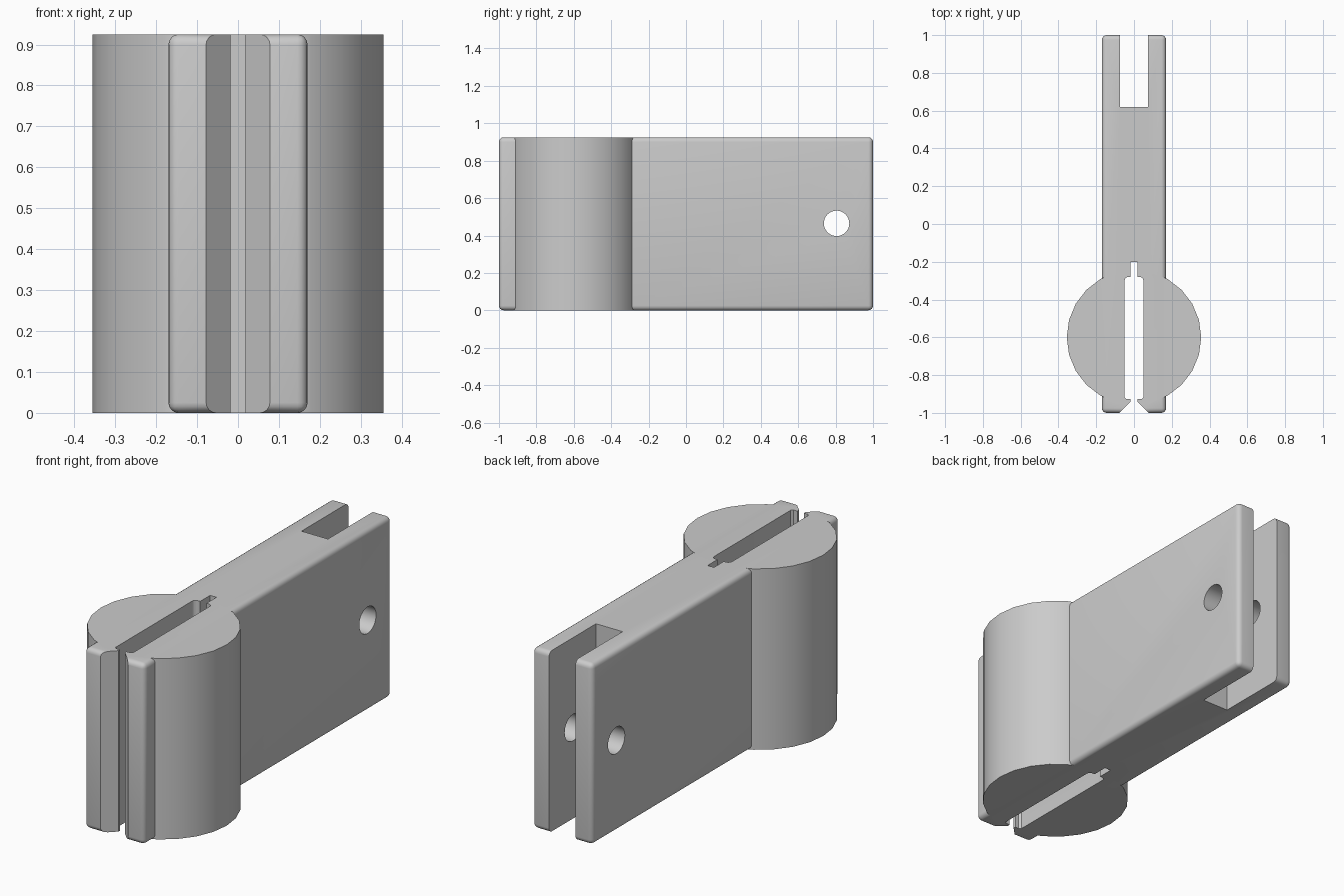
import bpy, bmesh, math

if "Cube" in bpy.data.objects:
    bpy.data.objects.remove(bpy.data.objects["Cube"])

H = 0.925        # overall height
BARREL_Y = -0.6  # barrel axis

grey = bpy.data.materials.new("plain grey")
grey.diffuse_color = (0.6, 0.6, 0.6, 1)
grey.use_nodes = True
grey.node_tree.nodes["Principled BSDF"].inputs["Base Color"].default_value = grey.diffuse_color


def make_object(name, bm):
    bmesh.ops.recalc_face_normals(bm, faces=bm.faces)
    mesh = bpy.data.meshes.new(name)
    bm.to_mesh(mesh)
    bm.free()
    mesh.materials.append(grey)
    obj = bpy.data.objects.new(name, mesh)
    bpy.context.collection.objects.link(obj)
    return obj


def prism(name, outline, z0, z1):
    bm = bmesh.new()
    face = bm.faces.new([bm.verts.new((x, y, z0)) for x, y in outline])
    new = bmesh.ops.extrude_face_region(bm, geom=[face])["geom"]
    verts = [v for v in new if isinstance(v, bmesh.types.BMVert)]
    bmesh.ops.translate(bm, verts=verts, vec=(0, 0, z1 - z0))
    return make_object(name, bm)


def circle(cx, cy, r, n):
    return [(cx + r * math.cos(2 * math.pi * i / n),
             cy + r * math.sin(2 * math.pi * i / n)) for i in range(n)]


def combine(target, tool, operation):
    mod = target.modifiers.new(operation.lower(), "BOOLEAN")
    mod.operation, mod.object, mod.solver = operation, tool, "EXACT"
    bpy.context.view_layer.objects.active = target
    bpy.ops.object.modifier_apply(modifier=mod.name)
    bpy.data.objects.remove(tool)


# Long arm with rounded edges
arm = prism("clamp_arm", [(-0.17, -1), (0.17, -1), (0.17, 1), (-0.17, 1)], 0, H)
bevel = arm.modifiers.new("rounded edges", "BEVEL")
bevel.width, bevel.segments = 0.025, 4
bpy.context.view_layer.objects.active = arm
bpy.ops.object.modifier_apply(modifier=bevel.name)

# Round barrel
combine(arm, prism("barrel", circle(0, BARREL_Y, 0.356, 24), 0, H), "UNION")

# Jaw slot: flared mouth, narrow throat, wide pocket, thin relief slit
half = [(0.098, -1.02), (0.018, -0.94), (0.018, -0.927), (0.04, -0.927), (0.05, -0.917)]
half += [(0.03 + 0.02 * math.cos(a), -0.3 + 0.02 * math.sin(a))
         for a in (math.radians(d) for d in (0, 30, 60, 90))]
half += [(0.018, -0.28), (0.018, -0.2)]
slot = half + [(-x, y) for x, y in reversed(half)]
combine(arm, prism("jaw_slot", slot, -0.1, H + 0.1), "DIFFERENCE")

# Fork gap at the back
fork = [(-0.075, 0.62), (0.075, 0.62), (0.075, 1.1), (-0.075, 1.1)]
combine(arm, prism("fork_gap", fork, -0.1, H + 0.1), "DIFFERENCE")

# Pin hole across the fork
pin = prism("pin_hole", circle(0, 0, 0.068, 32), -0.3, 0.3)
pin.rotation_euler = (0, math.pi / 2, 0)
pin.location = (0, 0.805, 0.465)
bpy.context.view_layer.update()
combine(arm, pin, "DIFFERENCE")

# Smooth curves, crisp edges
bpy.ops.object.select_all(action="DESELECT")
arm.select_set(True)
bpy.context.view_layer.objects.active = arm
bpy.ops.object.shade_smooth_by_angle(angle=math.radians(30))
